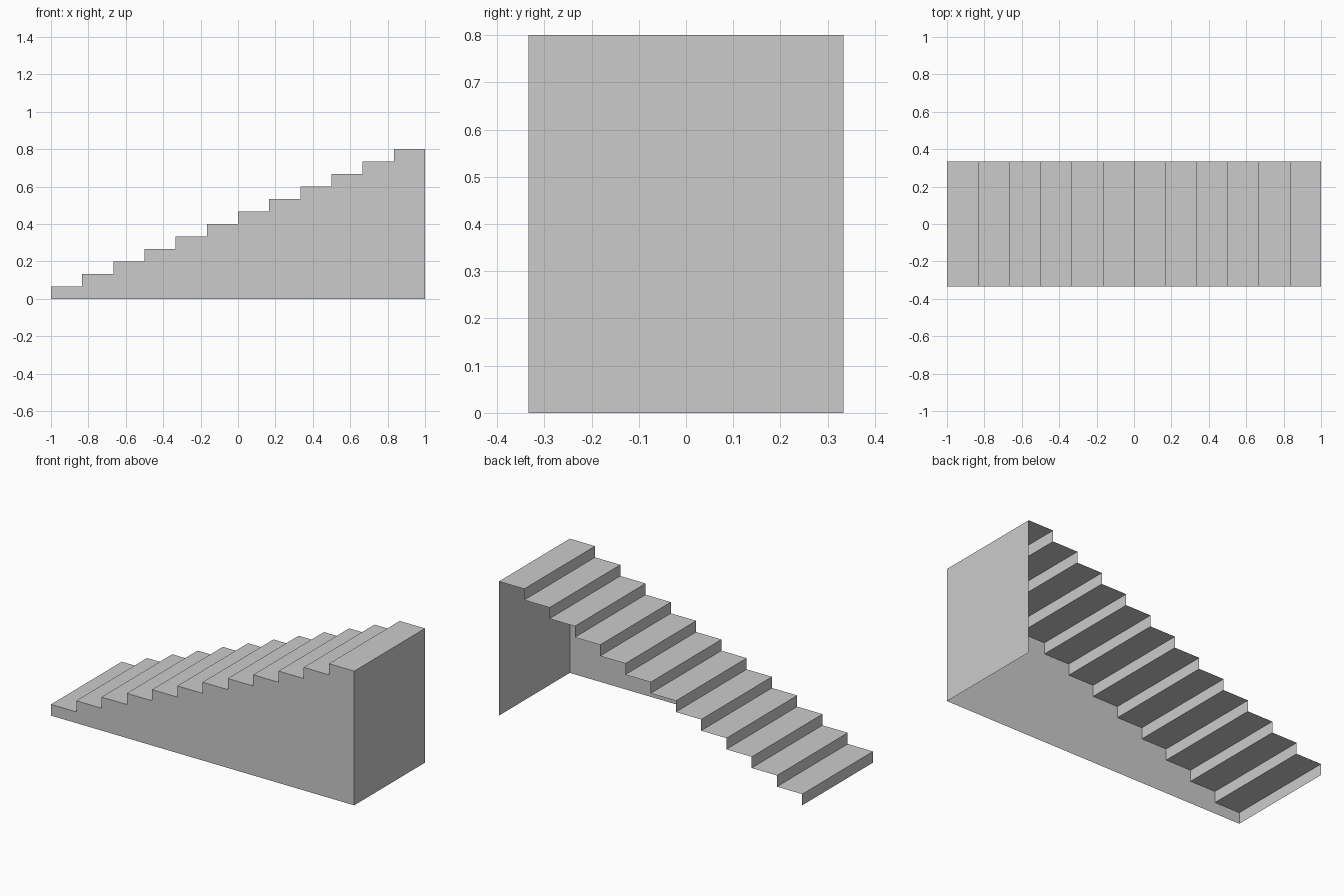
import bpy

if "Cube" in bpy.data.objects:
    bpy.data.objects.remove(bpy.data.objects["Cube"])

STEPS = 12
HALF_W = 1 / 3
RUN, RISE = 2 / STEPS, 0.8 / STEPS


def add_mesh(name, verts, faces):
    mesh = bpy.data.meshes.new(name)
    mesh.from_pydata(verts, [], faces)
    mesh.update()
    obj = bpy.data.objects.new(name, mesh)
    bpy.context.collection.objects.link(obj)


def sheet(name, path):
    # Sweep an x-z path across the stair width as a single-sided sheet
    n = len(path)
    verts = [(x, y, z) for y in (-HALF_W, HALF_W) for x, z in path]
    add_mesh(name, verts, [(i, i + 1, n + i + 1, n + i) for i in range(n - 1)])


# Stepped profile, from the bottom front riser to the top landing edge
profile = [(-1.0, 0.0)]
for i in range(STEPS):
    x, z = -1 + i * RUN, (i + 1) * RISE
    profile += [(x, z), (x + RUN, z)]

# Treads and risers
sheet("treads_and_risers", profile)

# Tall end wall
sheet("end_wall", [(1.0, 0.8), (1.0, 0.0)])

# Front side wall (the back and underside stay open)
outline = (profile + [(1.0, 0.0)])[::-1]
add_mesh("front_side_wall", [(x, -HALF_W, z) for x, z in outline],
         [tuple(range(len(outline)))])
